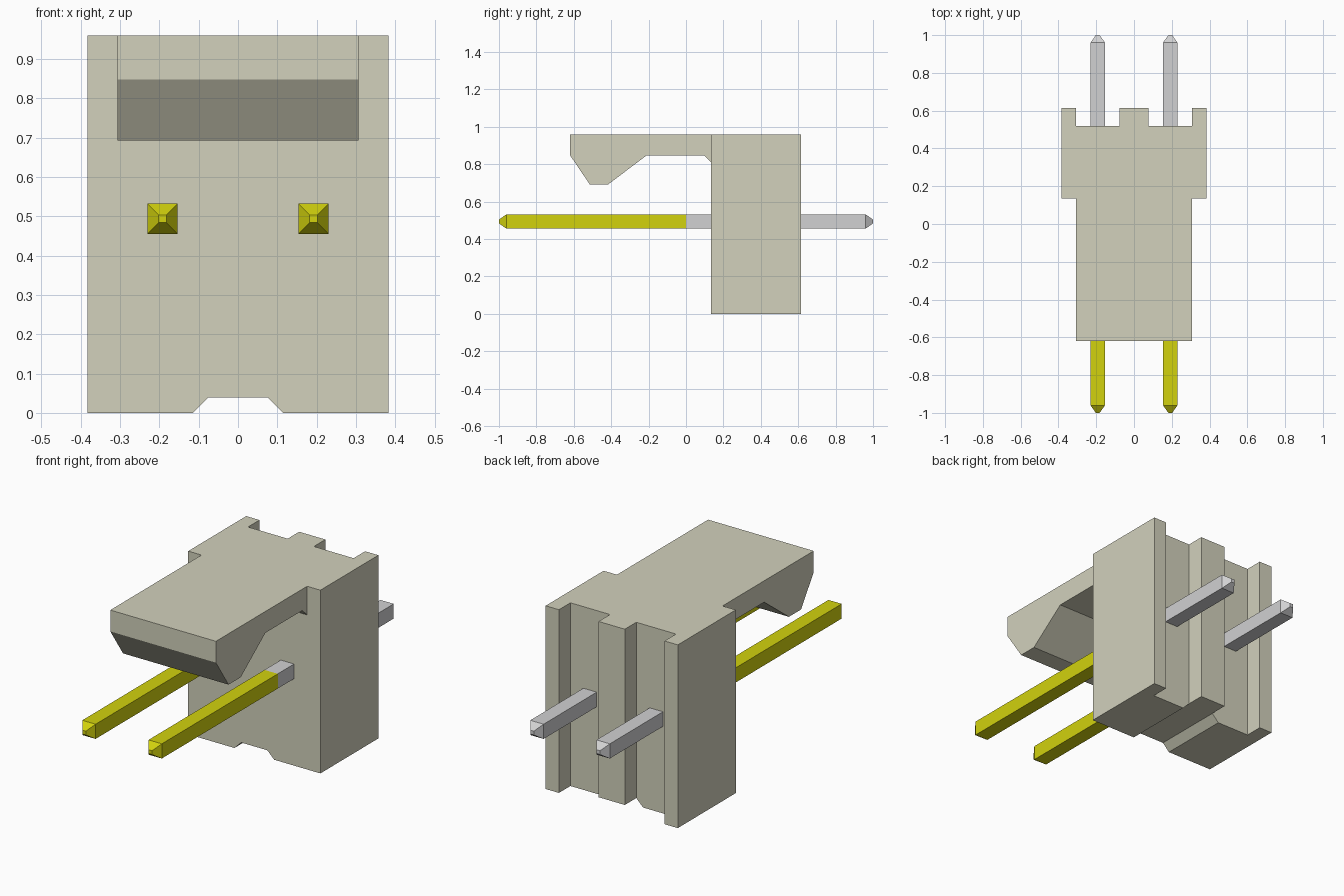
import bpy
import bmesh
import math
from mathutils import Vector

cube = bpy.data.objects.get("Cube")
if cube:
    bpy.data.objects.remove(cube, do_unlink=True)


def material(name, rgb):
    mat = bpy.data.materials.new(name)
    mat.use_nodes = True
    mat.diffuse_color = (*rgb, 1)
    mat.node_tree.nodes["Principled BSDF"].inputs["Base Color"].default_value = (*rgb, 1)
    return mat


BEIGE = material("beige plastic", (0.645, 0.638, 0.503))
GOLD = material("gold plating", (0.645, 0.645, 0.004))
SILVER = material("tin plating", (0.638, 0.638, 0.645))


def add_object(name, bm, *mats):
    bmesh.ops.recalc_face_normals(bm, faces=bm.faces)
    mesh = bpy.data.meshes.new(name)
    bm.to_mesh(mesh)
    bm.free()
    for mat in mats:
        mesh.materials.append(mat)
    obj = bpy.data.objects.new(name, mesh)
    bpy.context.collection.objects.link(obj)
    return obj


def prism(name, points, depth):
    """Extrude a closed outline of 3D points along a vector."""
    bm = bmesh.new()
    face = bm.faces.new([bm.verts.new(p) for p in points])
    ext = bmesh.ops.extrude_face_region(bm, geom=[face], use_keep_orig=True)
    verts = [g for g in ext["geom"] if isinstance(g, bmesh.types.BMVert)]
    bmesh.ops.translate(bm, verts=verts, vec=Vector(depth))
    return add_object(name, bm, BEIGE)


def combine(target, tool, operation):
    mod = target.modifiers.new(operation.lower(), "BOOLEAN")
    mod.operation = operation
    mod.solver = "EXACT"
    mod.object = tool
    bpy.context.view_layer.objects.active = target
    bpy.ops.object.modifier_apply(modifier=mod.name)
    bpy.data.objects.remove(tool, do_unlink=True)


# Housing block: plan outline with two vertical grooves in the back
half = [(0.383, 0.135), (0.383, 0.615), (0.306, 0.615),
        (0.306, 0.52), (0.076, 0.52), (0.076, 0.615)]
plan = half + [(-x, y) for x, y in reversed(half)]
housing = prism("housing", [(x, y, 0) for x, y in plan], (0, 0, 0.96))

# Overhanging latch, fused into the top of the block
latch_side = [(0.3, 0.96), (-0.62, 0.96), (-0.62, 0.848), (-0.515, 0.693),
              (-0.415, 0.693), (-0.21, 0.848), (0.095, 0.848), (0.135, 0.81),
              (0.3, 0.81)]
latch = prism("latch", [(-0.306, y, z) for y, z in latch_side], (0.612, 0, 0))
combine(housing, latch, "UNION")

# Tapered channel under the block
channel = [(-0.165, -0.05), (-0.076, 0.039), (0.076, 0.039), (0.165, -0.05)]
cutter = prism("channel_cutter", [(x, 0, z) for x, z in channel], (0, 0.8, 0))
combine(housing, cutter, "DIFFERENCE")

# Clean up leftover coplanar edges
bm = bmesh.new()
bm.from_mesh(housing.data)
bmesh.ops.remove_doubles(bm, verts=bm.verts, dist=1e-5)
bmesh.ops.dissolve_limit(bm, angle_limit=math.radians(1), verts=bm.verts, edges=bm.edges)
bm.to_mesh(housing.data)
bm.free()


# Square pins with tapered ends: gold in front, tin behind
def pin(name, x, z=0.494):
    bm = bmesh.new()
    rings = []
    for y, r in [(-1, 0.01), (-0.96, 0.0385), (0, 0.0385), (0.96, 0.0385), (1, 0.01)]:
        rings.append([bm.verts.new((x + sx * r, y, z + sz * r))
                      for sx, sz in ((-1, -1), (1, -1), (1, 1), (-1, 1))])
    for a, b in zip(rings, rings[1:]):
        for i in range(4):
            j = (i + 1) % 4
            bm.faces.new((a[i], a[j], b[j], b[i]))
    bm.faces.new(rings[0])
    bm.faces.new(rings[-1])
    for f in bm.faces:
        f.material_index = 0 if f.calc_center_median().y < 0 else 1
    return add_object(name, bm, GOLD, SILVER)


pin("right_pin", -0.192)
pin("left_pin", 0.192)
